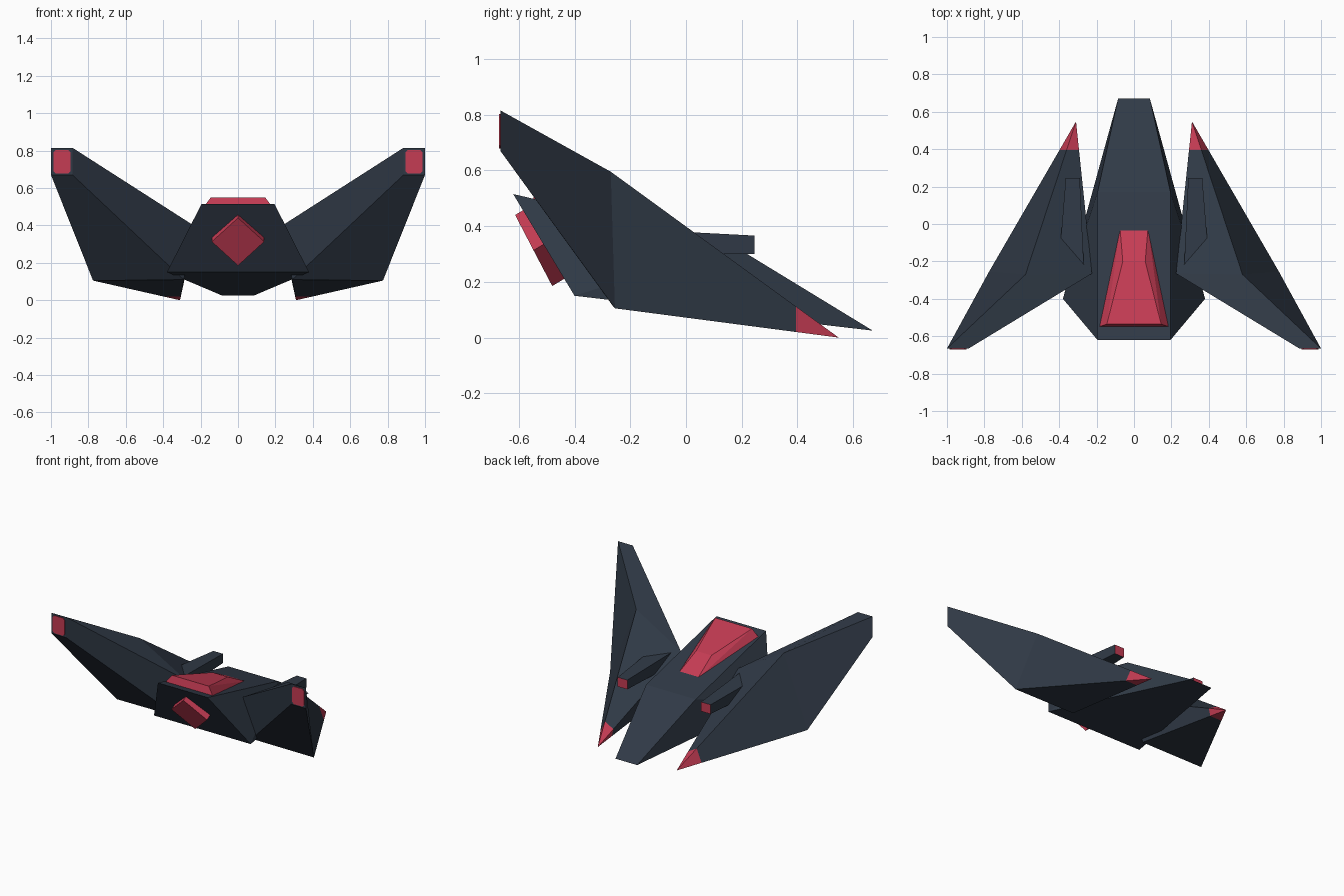
import bpy, bmesh
from mathutils import Vector

if "Cube" in bpy.data.objects:
    bpy.data.objects.remove(bpy.data.objects["Cube"])


def material(name, rgb):
    m = bpy.data.materials.new(name)
    m.diffuse_color = (*rgb, 1)
    m.use_nodes = True
    m.node_tree.nodes["Principled BSDF"].inputs["Base Color"].default_value = m.diffuse_color
    return m


slate = material("dark slate", (0.030, 0.042, 0.062))
red = material("crimson", (0.56, 0.045, 0.088))


def loft(name, rings, mats, mirror=False, rule=None, cut_y=None, hull=False):
    """Skin equal-length rings into a closed solid; a repeated point makes an apex."""
    bm = bmesh.new()
    loops = [[bm.verts.new(p) for p in ring] for ring in rings]
    if hull:
        bmesh.ops.convex_hull(bm, input=bm.verts[:])
    else:
        n = len(loops[0])
        for a, b in zip(loops, loops[1:]):
            for i in range(n):
                j = (i + 1) % n
                bm.faces.new((a[i], a[j], b[j], b[i]))
        bm.faces.new(loops[0])
        bm.faces.new(loops[-1])
        bmesh.ops.remove_doubles(bm, verts=bm.verts[:], dist=1e-4)
    if cut_y is not None:
        bmesh.ops.bisect_plane(bm, geom=bm.verts[:] + bm.edges[:] + bm.faces[:],
                               plane_co=(0, cut_y, 0), plane_no=(0, 1, 0))
    bmesh.ops.recalc_face_normals(bm, faces=bm.faces[:])
    if rule:
        for f in bm.faces:
            f.material_index = int(rule(f))
    me = bpy.data.meshes.new(name)
    bm.to_mesh(me)
    bm.free()
    for m in mats:
        me.materials.append(m)
    ob = bpy.data.objects.new(name, me)
    bpy.context.collection.objects.link(ob)
    if mirror:
        ob.modifiers.new("mirror", 'MIRROR').use_mirror_merge = False
    return ob


def pair(x, y, z):
    return [(x, y, z), (-x, y, z)]


# Fuselage wedge: sloped rear, long deck, knife-edge nose
loft("fuselage", [pair(.195, -.62, .515) + pair(.38, -.40, .15),
                  pair(.195, .17, .33) + pair(.085, .67, .025)], [slate], hull=True)

# Canopy: sunk slightly into the deck
loft("canopy", [pair(.19, -.55, .49) + pair(.075, -.02, .37),
                pair(.145, -.535, .55) + pair(.06, -.20, .465)], [red], hull=True)

# Diamond engine block set square to the sloped rear
normal = Vector((0, -.857, -.516))
outer = [Vector(p) for p in ((0, -.613, .44), (.14, -.547, .313),
                             (0, -.48, .185), (-.14, -.547, .313))]
loft("engine", [outer, [p - normal * .055 for p in outer]], [red])

# Wings: four-sided section running from a red front point to a raised rear tip
apex = (.31, .548, .0)
section = [(.775, -.255, .105), (.58, -.27, .595),
           (.225, -.265, .392), (.29, -.26, .11)]
tip = [(1, -.666, .67), (1, -.666, .815), (.885, -.666, .815), (.885, -.666, .67)]
# front cone keeps the apex as one vertex after merging
bm_ring = [apex] * 4


def wing():
    bm = bmesh.new()
    a = bm.verts.new(apex)
    s = [bm.verts.new(p) for p in section]
    t = [bm.verts.new(p) for p in tip]
    for i in range(4):
        j = (i + 1) % 4
        bm.faces.new((a, s[i], s[j]))
        bm.faces.new((s[i], t[i], t[j], s[j]))
    bm.faces.new(t)
    bmesh.ops.bisect_plane(bm, geom=bm.verts[:] + bm.edges[:] + bm.faces[:],
                           plane_co=(0, .395, 0), plane_no=(0, 1, 0))
    bmesh.ops.recalc_face_normals(bm, faces=bm.faces[:])
    for f in bm.faces:
        f.material_index = int(f.calc_center_median().y > .395)
    me = bpy.data.meshes.new("wings")
    bm.to_mesh(me)
    bm.free()
    me.materials.append(slate)
    me.materials.append(red)
    ob = bpy.data.objects.new("wings", me)
    bpy.context.collection.objects.link(ob)
    ob.modifiers.new("mirror", 'MIRROR').use_mirror_merge = False


wing()

# Red light plates on the rear wing tips, with clipped corners
x0, x1, z0, z1, c = .895, .987, .678, .803, .012
outline = [(x0 + c, z0), (x1 - c, z0), (x1, z0 + c), (x1, z1 - c),
           (x1 - c, z1), (x0 + c, z1), (x0, z1 - c), (x0, z0 + c)]
loft("wing_tip_light", [[(x, y, z) for x, z in outline] for y in (-.670, -.664)],
     [red], mirror=True)

# Guns: flared housings sunk into the wings, red muzzle faces
loft("wing_gun", [[(.29, .245, .30), (.365, .245, .30), (.365, .245, .366), (.29, .245, .366)],
                  [(.267, -.25, .30), (.405, -.25, .30), (.405, -.25, .392), (.267, -.25, .392)]],
     [slate, red], mirror=True, rule=lambda f: f.normal.y > .9)
